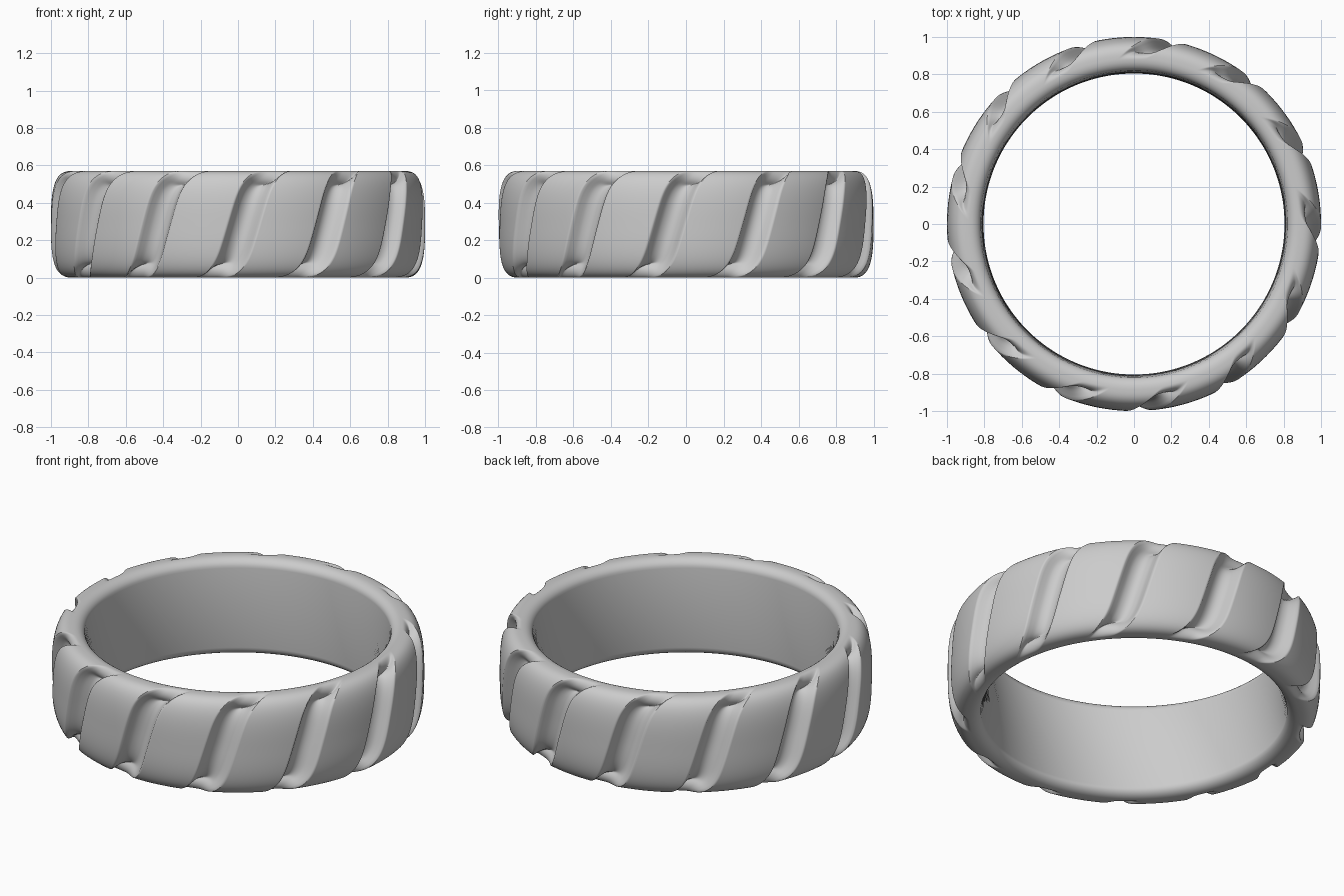
import bpy, bmesh, math

if "Cube" in bpy.data.objects:
    bpy.data.objects.remove(bpy.data.objects["Cube"])

GROOVES = 13
H = 0.57                 # ring height
R_IN, R_MID = 0.82, 0.88  # bore radius, crest radius of the top rim
DEPTH, HALF_W = 0.075, 0.083
PITCH = 2 * math.pi / GROOVES


def smooth(x):
    x = max(0.0, min(1.0, x))
    return x * x * (3 - 2 * x)


# Ring cross-section as (r, z): bulged outer side, then softly rounded bore
def outer_point(a, n=3.1):
    c, s = math.cos(a), math.sin(a)
    k = (abs(c) ** n + abs(s) ** n) ** (-1 / n)
    return R_MID + (1 - R_MID) * k * c, H / 2 * (1 + k * s)


N_OUT = 64
section = []
for i in range(N_OUT + 1):
    # angles chosen so the rows crowd around the rounded corners
    t = math.pi * (i / N_OUT - 0.5)
    section.append(outer_point(math.atan2(math.sin(t) * 0.75, math.cos(t))))
rim = R_MID - R_IN
for sign in (1, -1):
    arc = [math.radians(15 * i) for i in range(1, 7)]
    pts = [(R_MID - rim * math.sin(a), H / 2 + sign * (H / 2 - 0.05 * (1 - math.cos(a))))
           for a in arc]
    section += pts if sign == 1 else pts[::-1]
section_count = len(section)


# Sweep of the S-shaped groove centreline around the ring
def sweep(r, z):
    s = (z - H / 2) / (H / 2)
    rim_turn = min(1.0, max(0.0, (1 - r) / 0.12)) ** 2
    if r < R_MID:
        return 0.03 + 0.235 * s
    return 0.03 + 0.085 * s + 0.05 * s ** 5 + math.copysign(0.1 * rim_turn, s)


# Angular columns in one pitch: dense inside the groove, sparse on the land
columns = [HALF_W * 1.15 * (i / 14 - 1) for i in range(29)]
land = PITCH - 2 * HALF_W * 1.15
columns += [HALF_W * 1.15 + land * i / 10 for i in range(1, 10)]


# Rounded trough with slightly softened lips
def trough(u):
    t = abs(u) / HALF_W
    core = max(0.0, 1 - t * t) ** 0.7
    return core * (1 - 0.25 * smooth((t - 0.6) / 0.4))


bm = bmesh.new()
rings = []
for k in range(GROOVES):
    for u in columns:
        ring = []
        for i, (r, z) in enumerate(section):
            theta = -math.pi / 2 + k * PITCH + u + sweep(r, z)
            if 0 < i < N_OUT:
                (r0, z0), (r1, z1) = section[i - 1], section[i + 1]
                nr, nz = z1 - z0, r0 - r1
                ln = math.hypot(nr, nz)
                d = DEPTH * trough(u) * smooth((r - 0.885) / 0.085)
                r, z = r - d * nr / ln, z - d * nz / ln
            ring.append(bm.verts.new((r * math.cos(theta), r * math.sin(theta), z)))
        rings.append(ring)
for j, a in enumerate(rings):
    b = rings[(j + 1) % len(rings)]
    for i in range(section_count):
        n = (i + 1) % section_count
        bm.faces.new((a[i], b[i], b[n], a[n]))
bmesh.ops.recalc_face_normals(bm, faces=bm.faces)

mesh = bpy.data.meshes.new("grooved_ring")
bm.to_mesh(mesh)
bm.free()
ring_obj = bpy.data.objects.new("grooved_ring", mesh)
bpy.context.collection.objects.link(ring_obj)
bpy.context.view_layer.objects.active = ring_obj
ring_obj.select_set(True)
bpy.ops.object.shade_smooth_by_angle(angle=math.radians(40))
